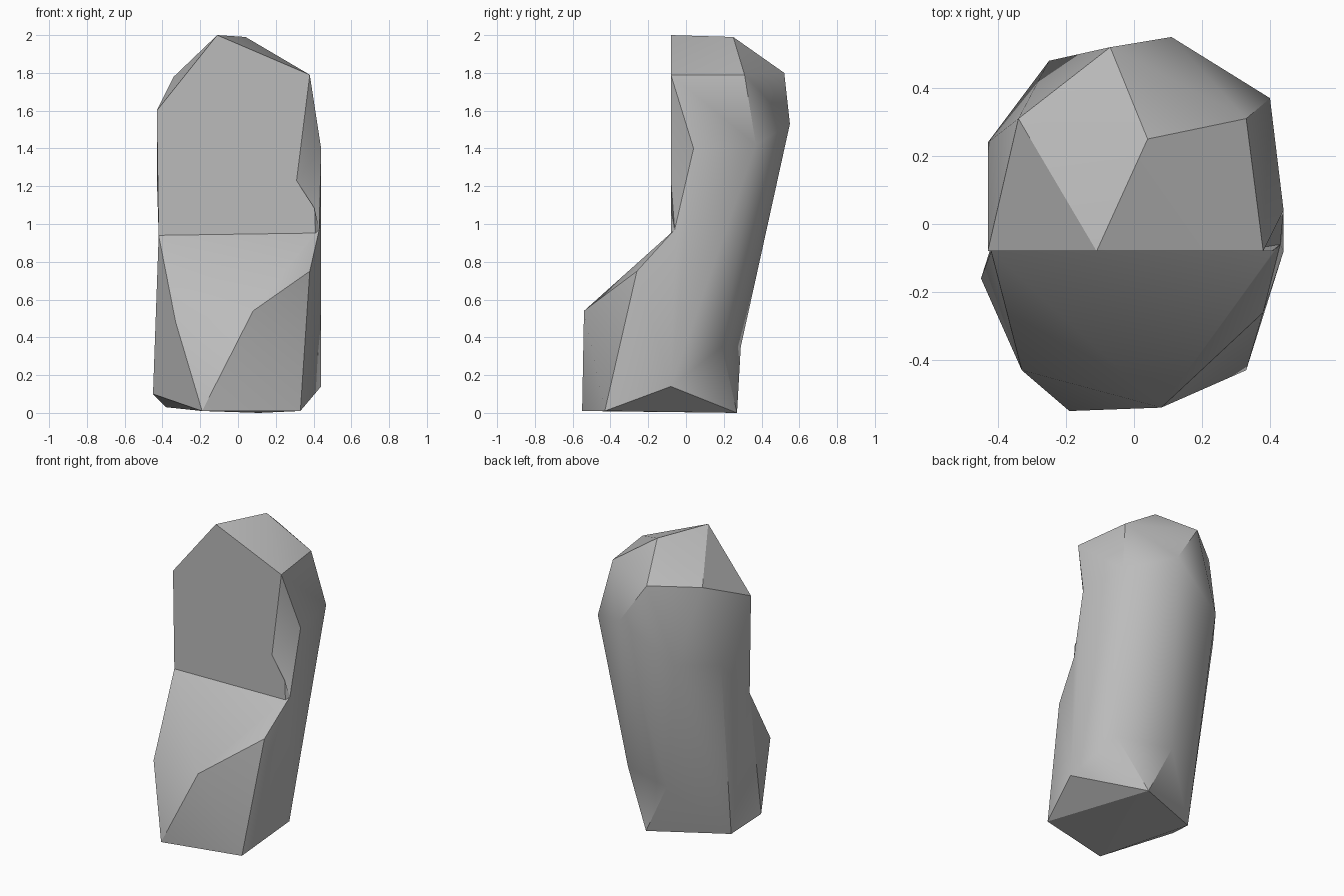
import bpy
import bmesh
from math import radians

if "Cube" in bpy.data.objects:
    bpy.data.objects.remove(bpy.data.objects["Cube"], do_unlink=True)

# One grey stone colour
stone = bpy.data.materials.new("stone_grey")
stone.use_nodes = True
grey = (0.5, 0.5, 0.5, 1)
stone.diffuse_color = grey
stone.node_tree.nodes["Principled BSDF"].inputs["Base Color"].default_value = grey


def chunk(name, corners):
    """Convex stone chunk wrapped around a few corner points."""
    bm = bmesh.new()
    for corner in corners:
        bm.verts.new(corner)
    hull = bmesh.ops.convex_hull(bm, input=bm.verts)
    loose = {v for v in hull["geom_interior"] if isinstance(v, bmesh.types.BMVert)}
    bmesh.ops.delete(bm, geom=list(loose), context="VERTS")
    bmesh.ops.recalc_face_normals(bm, faces=bm.faces)
    mesh = bpy.data.meshes.new(name)
    bm.to_mesh(mesh)
    bm.free()
    mesh.materials.append(stone)
    obj = bpy.data.objects.new(name, mesh)
    bpy.context.collection.objects.link(obj)
    return obj


def combine(target, helper, operation):
    """Apply a boolean and discard its helper."""
    helper.hide_render = True
    mod = target.modifiers.new(operation.lower(), "BOOLEAN")
    mod.operation = operation
    mod.solver = "EXACT"
    mod.object = helper
    bpy.context.view_layer.objects.active = target
    bpy.ops.object.modifier_apply(modifier=mod.name)
    bpy.data.objects.remove(helper, do_unlink=True)


# Corners shared between the chunks
shoulder = (0.38, -0.08, 1.79)
flank = (0.44, 0.04, 1.40)
waist = [(0.43, -0.06, 0.97), (-0.42, -0.08, 0.94)]
heel = [(0.30, 0.19, 0.35), (-0.06, 0.29, 0.35)]
low_sides = [(0.44, -0.08, 0.14), (-0.38, 0.06, 0.03)]

# Upright slab that leans backwards
crown = [(-0.11, -0.08, 2.0), (0.04, 0.25, 1.99), (0.33, 0.31, 1.79),
         (-0.34, 0.31, 1.78), (-0.07, 0.52, 1.80), (-0.43, -0.08, 1.60)]
back = [(0.11, 0.55, 1.53), (0.40, 0.37, 1.42),
        (-0.25, 0.48, 1.29), (-0.43, 0.24, 1.25)]
rock = chunk("rock", crown + back + [shoulder, flank] + waist + heel + low_sides)

# Chipped notch on the front edge
notch = chunk("notch_cutter", [shoulder, flank, waist[0],
                               (0.31, -0.08, 1.23), (0.8, -0.3, 1.3)])
combine(rock, notch, "DIFFERENCE")

# Foot that juts forwards below the waist
foot_front = [(0.38, -0.26, 0.75), (0.08, -0.54, 0.54), (-0.33, -0.43, 0.48)]
foot_base = [(-0.19, -0.55, 0.01), (0.33, -0.43, 0.01),
             (0.11, 0.27, 0.0), (-0.45, -0.16, 0.10)]
foot = chunk("foot", waist + heel + low_sides + foot_front + foot_base)
combine(rock, foot, "UNION")

# Clean up the joins and shade with crisp ridges
bm = bmesh.new()
bm.from_mesh(rock.data)
bmesh.ops.remove_doubles(bm, verts=bm.verts, dist=0.004)
bmesh.ops.recalc_face_normals(bm, faces=bm.faces)
bm.to_mesh(rock.data)
bm.free()
bpy.ops.object.select_all(action="DESELECT")
rock.select_set(True)
bpy.context.view_layer.objects.active = rock
bpy.ops.object.shade_smooth_by_angle(angle=radians(30))
